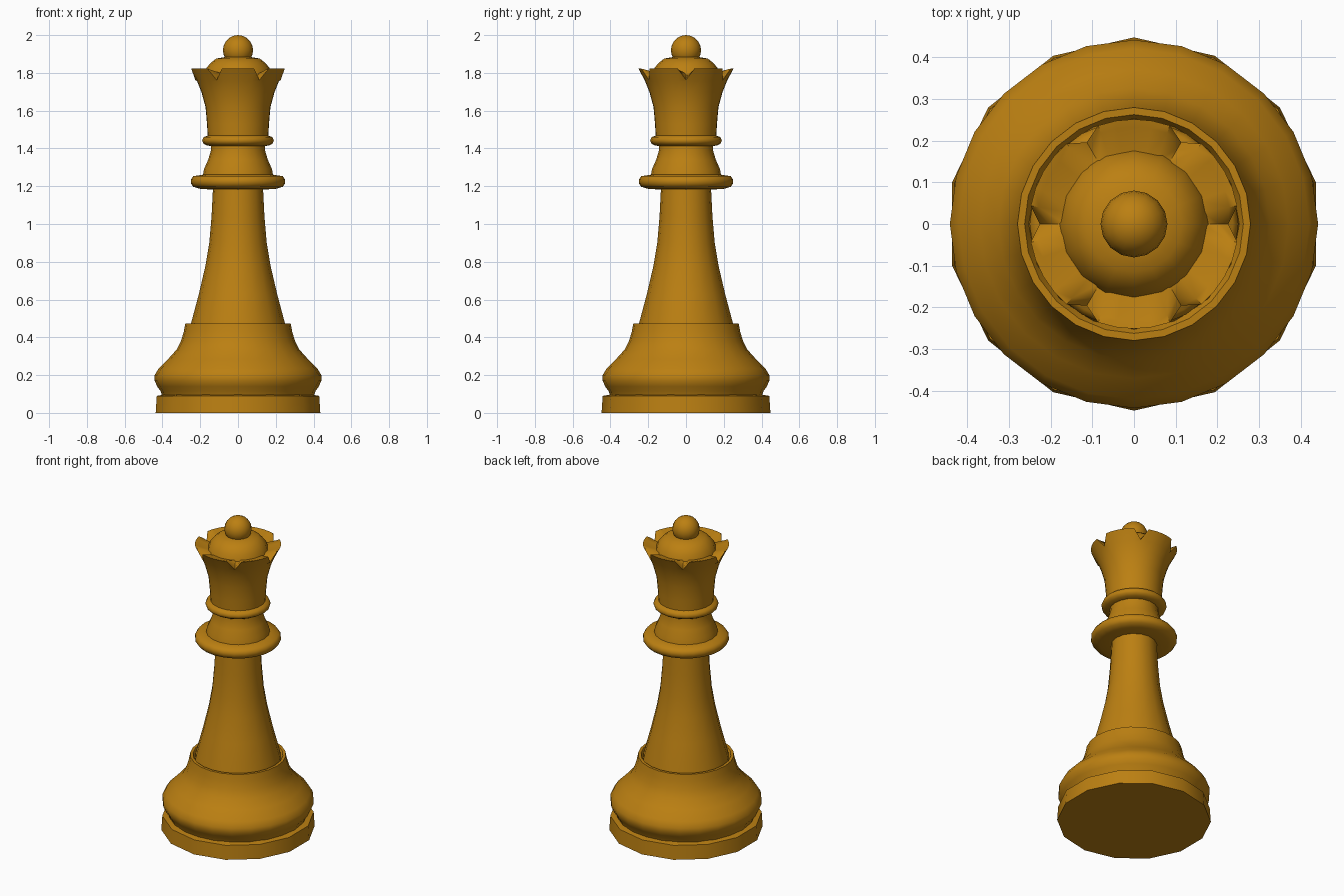
import bpy, bmesh, math

if "Cube" in bpy.data.objects:
    bpy.data.objects.remove(bpy.data.objects["Cube"])

gold = bpy.data.materials.new("ochre wood")
gold.diffuse_color = (0.50, 0.215, 0.006, 1)
gold.use_nodes = True
gold.node_tree.nodes["Principled BSDF"].inputs["Base Color"].default_value = gold.diffuse_color


def lathe(name, profile, sides, phase=0.0, angle=40, shape=None):
    """Revolve (radius, z) points, bottom to top, and cap the ends."""
    bm = bmesh.new()
    rings = []
    for row, (r, z) in enumerate(profile):
        ring = []
        for i in range(sides):
            a = phase + 2 * math.pi * i / sides
            rr, zz = shape(row, i, r, z) if shape else (r, z)
            ring.append(bm.verts.new((rr * math.cos(a), rr * math.sin(a), zz)))
        rings.append(ring)
    for low, high in zip(rings, rings[1:]):
        for i in range(sides):
            j = (i + 1) % sides
            bm.faces.new((low[i], low[j], high[j], high[i]))
    bm.faces.new(rings[0][::-1])
    bm.faces.new(rings[-1])
    me = bpy.data.meshes.new(name)
    bm.to_mesh(me)
    bm.free()
    me.materials.append(gold)
    ob = bpy.data.objects.new(name, me)
    bpy.context.collection.objects.link(ob)
    smooth(ob, angle)
    return ob


def smooth(ob, angle):
    bpy.ops.object.select_all(action='DESELECT')
    ob.select_set(True)
    bpy.context.view_layer.objects.active = ob
    bpy.ops.object.shade_smooth_by_angle(angle=math.radians(angle))


# Plinth with few sides
lathe("plinth", [(0.447, 0), (0.441, 0.09), (0.40, 0.097)], 14, math.pi / 14)

# Bulging foot with a raised lip around the stem
lathe("foot", [(0.40, 0.085), (0.41, 0.115), (0.428, 0.14), (0.441, 0.17), (0.441, 0.20),
               (0.42, 0.235), (0.37, 0.285), (0.325, 0.335), (0.302, 0.38), (0.287, 0.43),
               (0.279, 0.472), (0.262, 0.472), (0.245, 0.44)], 24, angle=50)

# Tapering stem
lathe("stem", [(0.257, 0.43), (0.247, 0.48), (0.207, 0.63), (0.172, 0.78), (0.152, 0.90),
               (0.140, 1.04), (0.132, 1.20)], 16)

# Wide collar and the waisted neck above it
lathe("collar", [(0.13, 1.182), (0.20, 1.186), (0.237, 1.197), (0.25, 1.215), (0.25, 1.235),
                 (0.237, 1.253), (0.18, 1.262)], 24, angle=60)
lathe("neck", [(0.188, 1.245), (0.180, 1.29), (0.158, 1.34), (0.143, 1.39), (0.142, 1.43)], 20)

# Thin ring under the crown
lathe("neck_ring", [(0.14, 1.412), (0.168, 1.417), (0.185, 1.428), (0.19, 1.443),
                    (0.182, 1.46), (0.15, 1.472)], 20, angle=60)


# Crown: flared cup with six V notches in the rim
def notch(row, i, r, z):
    if i % 6 == 0 and row == 5:
        return 0.226, 1.762
    if i % 6 == 0 and row == 6:
        return 0.205, 1.775
    return r, z


lathe("crown", [(0.160, 1.46), (0.164, 1.53), (0.172, 1.62), (0.194, 1.70), (0.217, 1.757),
                (0.251, 1.822), (0.232, 1.818), (0.165, 1.795)], 36, angle=35, shape=notch)

# Cap dome and ball finial
lathe("cap_dome", [(0.178, 1.79), (0.166, 1.828), (0.142, 1.855), (0.115, 1.876),
                   (0.06, 1.885)], 16, angle=50)
bpy.ops.mesh.primitive_uv_sphere_add(segments=16, ring_count=10, radius=0.08, location=(0, 0, 1.92))
ball = bpy.context.object
ball.name = "ball_finial"
ball.data.materials.append(gold)
smooth(ball, 60)
